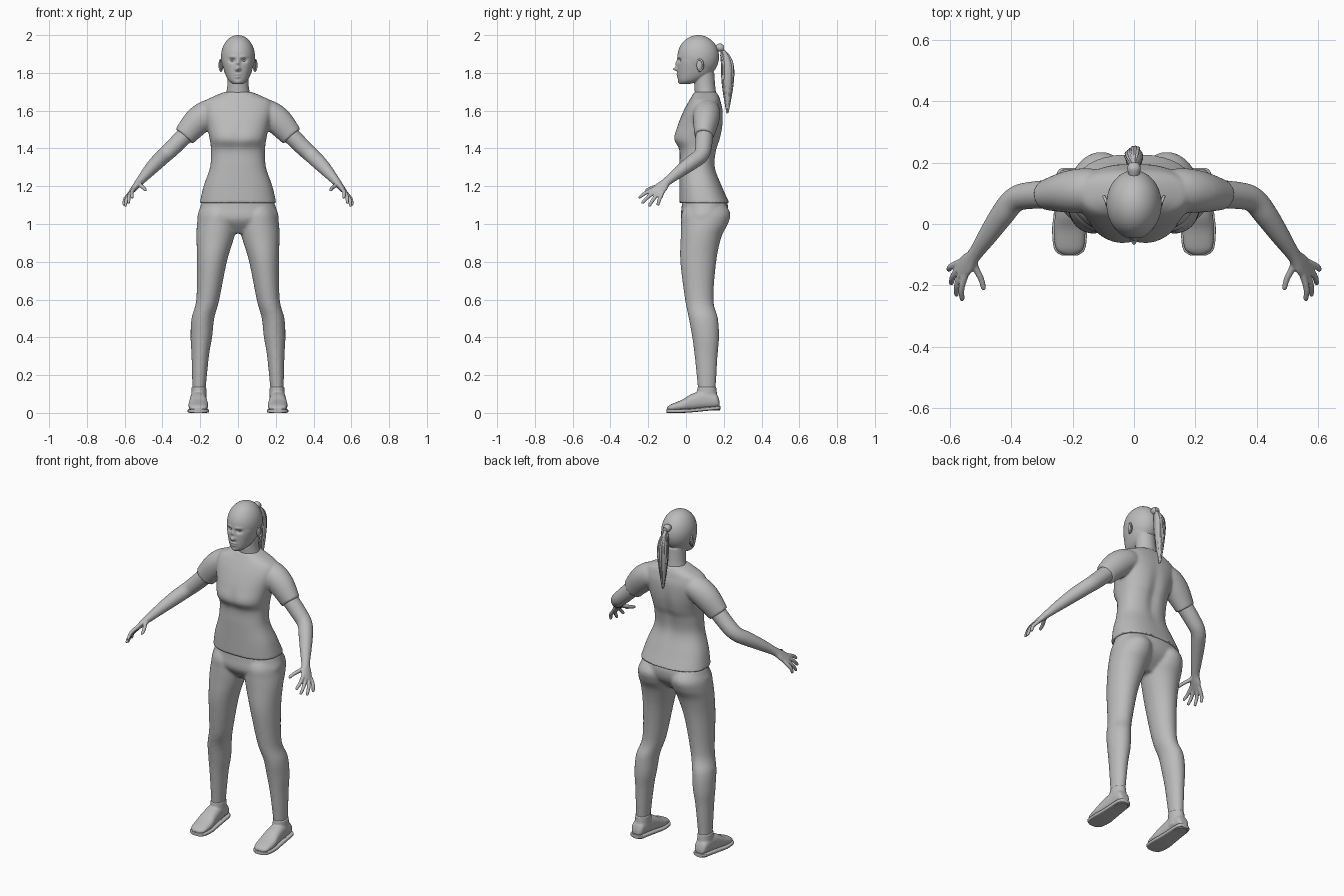
import bpy, bmesh, math, random
from mathutils import Vector, Matrix

cube = bpy.data.objects.get("Cube")
if cube:
    bpy.data.objects.remove(cube)

shade = .5
grey = bpy.data.materials.new("plain grey")
grey.use_nodes = True
grey.diffuse_color = (shade, shade, shade, 1)
grey.node_tree.nodes["Principled BSDF"].inputs["Base Color"].default_value = grey.diffuse_color

AXIS_X, AXIS_Y, AXIS_Z = Matrix.Identity(3)
FLAT = (AXIS_X, AXIS_Y)
UPRIGHT = (AXIS_X, AXIS_Z)


def oval(z, wide, front, back, x=0):
    """Level section from its half-width and its front and back edges."""
    return (x, (front + back) / 2, z, wide, (back - front) / 2)


def joint(x, y, z, wide, thick=None):
    """Section at a point on a limb."""
    return (x, y, z, wide, thick or wide)


def spline(rows, steps):
    """Catmull-Rom curve through rows of numbers."""
    curve = []
    for i in range(len(rows) - 1):
        before, start, end, after = [rows[max(0, min(len(rows) - 1, i + k))] for k in (-1, 0, 1, 2)]
        for step in range(steps):
            t = step / steps
            curve.append([b + t / 2 * (c - a + t * (2 * a - 5 * b + 4 * c - d + t * (3 * (b - c) + d - a)))
                          for a, b, c, d in zip(before, start, end, after)])
    return curve + [list(rows[-1])]


def loft(bm, rows, plane=None, up=AXIS_Z, steps=6, segs=32, power=2, mirror=False):
    """Capped skin over elliptical sections, lying in one plane or square to the path."""
    rows = spline(rows, steps)
    last = len(rows) - 1
    for side in ((1, -1) if mirror else (1,)):
        rings = []
        for i, (x, y, z, wide, thick) in enumerate(rows):
            if plane:
                across, along = plane
            else:
                heading = Vector(rows[min(i + 1, last)][:3]) - Vector(rows[max(i - 1, 0)][:3])
                across = heading.cross(up).normalized()
                along = across.cross(heading).normalized()
            ring = []
            for k in range(segs):
                angle = math.tau * k / segs
                u, v = [math.copysign(abs(f) ** (2 / power), f) for f in (math.cos(angle), math.sin(angle))]
                point = Vector((x, y, z)) + across * u * max(wide, .001) + along * v * max(thick, .001)
                ring.append(bm.verts.new((point.x * side, point.y, point.z)))
            rings.append(ring)
        for low, high in zip(rings, rings[1:]):
            for k in range(segs):
                j = (k + 1) % segs
                bm.faces.new((low[k], low[j], high[j], high[k]))
        bm.faces.new(rings[0])
        bm.faces.new(rings[-1])


def ball(bm, centre, size, segs=32):
    place = Matrix.Translation(centre) @ Matrix.Diagonal((*size, 1))
    bmesh.ops.create_uvsphere(bm, u_segments=segs, v_segments=segs, radius=1, matrix=place)


def press(bm, z, wide, tall, push, x=0, back=False):
    """Soft symmetrical bump or dent along y on the front or the back."""
    for v in bm.verts:
        if (v.co.y > .07) == back:
            away = ((abs(v.co.x) - x) / wide) ** 2 + ((v.co.z - z) / tall) ** 2
            v.co.y += push * math.exp(-away)


def finish(bm, name, voxel=0, relax=3):
    bmesh.ops.recalc_face_normals(bm, faces=bm.faces)
    mesh = bpy.data.meshes.new(name)
    bm.to_mesh(mesh)
    bm.free()
    mesh.materials.append(grey)
    for face in mesh.polygons:
        face.use_smooth = True
    obj = bpy.data.objects.new(name, mesh)
    bpy.context.collection.objects.link(obj)
    if voxel:  # fuse overlapping volumes into one skin
        fuse = obj.modifiers.new("fuse", "REMESH")
        fuse.mode = "VOXEL"
        fuse.voxel_size = voxel
        fuse.use_smooth_shade = True
        obj.modifiers.new("relax", "SMOOTH").iterations = relax
    else:
        mesh.set_sharp_from_angle(angle=math.radians(50))


# Head: cranium and jaw, sculpted, then the neck
bm = bmesh.new()
ball(bm, centre=(0, .065, 1.885), size=(.09, .11, .115), segs=128)
loft(bm, [oval(z=1.74, wide=.025, front=-.03, back=.02),
          oval(z=1.76, wide=.05, front=-.04, back=.08),
          oval(z=1.8, wide=.07, front=-.044, back=.14),
          oval(z=1.86, wide=.085, front=-.044, back=.16),
          oval(z=1.9, wide=.08, front=-.04, back=.15)], FLAT, steps=16, segs=128, power=2.2)
press(bm, z=1.82, wide=.012, tall=.01, push=-.026)  # nose tip
press(bm, z=1.85, wide=.01, tall=.02, push=-.013)  # nose bridge
press(bm, x=.03, z=1.865, wide=.016, tall=.01, push=.014)  # eye sockets
press(bm, x=.03, z=1.885, wide=.02, tall=.006, push=-.005)  # brows
press(bm, z=1.792, wide=.018, tall=.004, push=-.009)  # upper lip
press(bm, z=1.778, wide=.015, tall=.004, push=-.008)  # lower lip
press(bm, z=1.75, wide=.016, tall=.01, push=-.006)  # chin
loft(bm, [oval(z=1.64, wide=.075, front=.05, back=.17),
          oval(z=1.72, wide=.058, front=.045, back=.156),
          oval(z=1.8, wide=.055, front=.04, back=.15)], FLAT)
finish(bm, "head", voxel=.004, relax=2)

# Eyes and ears
eyes, ears = bmesh.new(), bmesh.new()
for side in (1, -1):
    ball(eyes, centre=(.03 * side, -.017, 1.864), size=(.013, .013, .01))
    ball(ears, centre=(.087 * side, .072, 1.84), size=(.008, .016, .03))
rim = []
for k in range(9):
    angle = math.pi * (k / 6 - .6)
    rim.append(joint(x=.09 + .008 * math.cos(angle), y=.072 + .018 * math.cos(angle),
                     z=1.84 + .03 * math.sin(angle), wide=.005))
loft(ears, rim, up=AXIS_X, segs=12, mirror=True)
finish(eyes, "eyes")
finish(ears, "ears")

# Ponytail: a core wrapped in loose strands, gathered by a tie
random.seed(4)


def lock(angle, reach, drop, fill):
    """Sections of one strand running down the tail."""
    rows = []
    for k in range(9):
        t = k / 8
        swell = .006 + .027 * math.sin(math.pi * t ** .7)
        rows.append(joint(x=math.cos(angle) * swell * reach * .85,
                          y=.19 + .03 * math.sin(min(1, 3 * t) * math.pi / 2) + math.sin(angle) * swell * reach,
                          z=1.93 - (.34 - drop) * t, wide=swell * fill))
    return rows


bm = bmesh.new()
loft(bm, lock(angle=0, reach=0, drop=0, fill=.9), up=AXIS_X, steps=4)
strands = 18
for k in range(strands):
    loft(bm, lock(math.tau * k / strands, random.uniform(.75, .95), random.uniform(-.01, .05), fill=.2),
         up=AXIS_X, steps=3, segs=8)
finish(bm, "ponytail")
bm = bmesh.new()
loft(bm, [joint(x=0, y=.15, z=1.93, wide=.014), joint(x=0, y=.18, z=1.934, wide=.022),
          joint(x=0, y=.2, z=1.93, wide=.015)], UPRIGHT)
finish(bm, "hair_tie")

# Shirt: body and short sleeves
bm = bmesh.new()
loft(bm, [oval(z=1.11, wide=.203, front=-.035, back=.23),
          oval(z=1.2, wide=.182, front=-.035, back=.19),
          oval(z=1.3, wide=.148, front=-.035, back=.155),
          oval(z=1.39, wide=.143, front=-.036, back=.163),
          oval(z=1.45, wide=.15, front=-.066, back=.183),
          oval(z=1.52, wide=.165, front=-.046, back=.195),
          oval(z=1.6, wide=.185, front=-.012, back=.195),
          oval(z=1.65, wide=.175, front=.015, back=.183),
          oval(z=1.675, wide=.13, front=.03, back=.175),
          oval(z=1.7, wide=.07, front=.045, back=.16)], FLAT, segs=64, power=2.4)
press(bm, z=1.46, wide=.03, tall=.05, push=.008)
press(bm, z=1.42, wide=.03, tall=.13, push=-.012, back=True)
loft(bm, [joint(x=.08, y=.11, z=1.59, wide=.06, thick=.07),
          joint(x=.15, y=.11, z=1.588, wide=.072),
          joint(x=.215, y=.105, z=1.543, wide=.068, thick=.074),
          joint(x=.285, y=.095, z=1.464, wide=.05, thick=.06)], mirror=True)
finish(bm, "shirt", voxel=.007, relax=5)

# Arms: the palm lies across the row of knuckles
bm = bmesh.new()
palm_out = Vector((.8, -.1, .5))
wrist = Vector((.52, -.1, 1.225))
loft(bm, [joint(x=.22, y=.1, z=1.53, wide=.048),
          joint(x=.34, y=.093, z=1.41, wide=.044),
          joint(x=.39, y=.078, z=1.363, wide=.041),
          joint(x=.43, y=.03, z=1.325, wide=.039),
          joint(x=.475, y=-.035, z=1.277, wide=.032),
          joint(*wrist, wide=.024, thick=.022),
          joint(x=.545, y=-.13, z=1.195, wide=.034, thick=.017),
          joint(x=.57, y=-.16, z=1.165, wide=.034, thick=.011)], up=palm_out, mirror=True)


def finger(knuckle, tip, bend):
    root = knuckle.lerp(wrist, .5)
    middle = knuckle.lerp(tip, .5) + bend
    near = middle.lerp(tip, .85)
    loft(bm, [joint(*root, wide=.01), joint(*knuckle, wide=.011), joint(*middle, wide=.01),
              joint(*near, wide=.008), joint(*tip, wide=.003)], up=palm_out, segs=14, mirror=True)


first_knuckle, last_knuckle = Vector((.553, -.175, 1.184)), Vector((.58, -.13, 1.154))
first_tip, last_tip = Vector((.56, -.25, 1.138)), Vector((.605, -.15, 1.098))
for k in range(4):
    knuckle = first_knuckle.lerp(last_knuckle, k / 3)
    tip = first_tip.lerp(last_tip, k / 3)
    tip += (tip - knuckle).normalized() * .028 * math.sin(math.pi * k / 3)
    finger(knuckle, tip, bend=palm_out * .008)
finger(Vector((.517, -.142, 1.205)), Vector((.489, -.215, 1.178)), bend=AXIS_X * -.004)
finish(bm, "arms", voxel=.0038)

# Trousers: pelvis and legs
bm = bmesh.new()
loft(bm, [oval(z=1.16, wide=.17, front=-.016, back=.2),
          oval(z=1.09, wide=.2, front=-.023, back=.223),
          oval(z=1.02, wide=.208, front=-.024, back=.204),
          oval(z=.95, wide=.1, front=.03, back=.13)], FLAT, segs=64, power=2.2)
loft(bm, [oval(x=.1, z=1.12, wide=.07, front=.014, back=.194),
          oval(x=.106, z=1.06, wide=.1, front=-.022, back=.234),
          oval(x=.111, z=1, wide=.106, front=-.026, back=.222),
          oval(x=.12, z=.93, wide=.1, front=-.028, back=.187),
          oval(x=.138, z=.8, wide=.079, front=-.03, back=.16),
          oval(x=.16, z=.6, wide=.061, front=-.005, back=.145),
          oval(x=.186, z=.5, wide=.06, front=.015, back=.169),
          oval(x=.194, z=.4, wide=.057, front=.033, back=.175),
          oval(x=.2, z=.3, wide=.046, front=.046, back=.167),
          oval(x=.207, z=.11, wide=.034, front=.065, back=.156)], FLAT, segs=40, mirror=True)
finish(bm, "trousers", voxel=.008, relax=5)

# Shoes: upper with an ankle collar, and a sole that follows the same plan
upper, sole = bmesh.new(), bmesh.new()
top_rows, sole_rows = [], []
for y, wide, high in [(.178, .02, .06), (.16, .037, .1), (.1, .042, .12), (.03, .047, .1),
                      (-.02, .052, .07), (-.08, .045, .045), (-.1, .02, .03)]:
    low = .01 + max(0, y) * .1
    top_rows.append(joint(x=.21, y=y, z=(low + high) / 2, wide=wide, thick=(high - low) / 2))
    sole_rows.append(joint(x=.21, y=y * 1.03, z=low, wide=wide + .005, thick=.01))
loft(upper, top_rows, UPRIGHT, power=2.4, mirror=True)
loft(upper, [oval(x=.207, z=.05, wide=.042, front=.055, back=.17),
             oval(x=.207, z=.138, wide=.039, front=.06, back=.16)], FLAT, mirror=True)
loft(sole, sole_rows, UPRIGHT, power=5, mirror=True)
loft(sole, [oval(x=.21, z=.012, wide=.036, front=.08, back=.18),
            oval(x=.21, z=.03, wide=.038, front=.08, back=.18)], FLAT, power=2.6, mirror=True)
finish(upper, "shoes", voxel=.005)
finish(sole, "soles")
